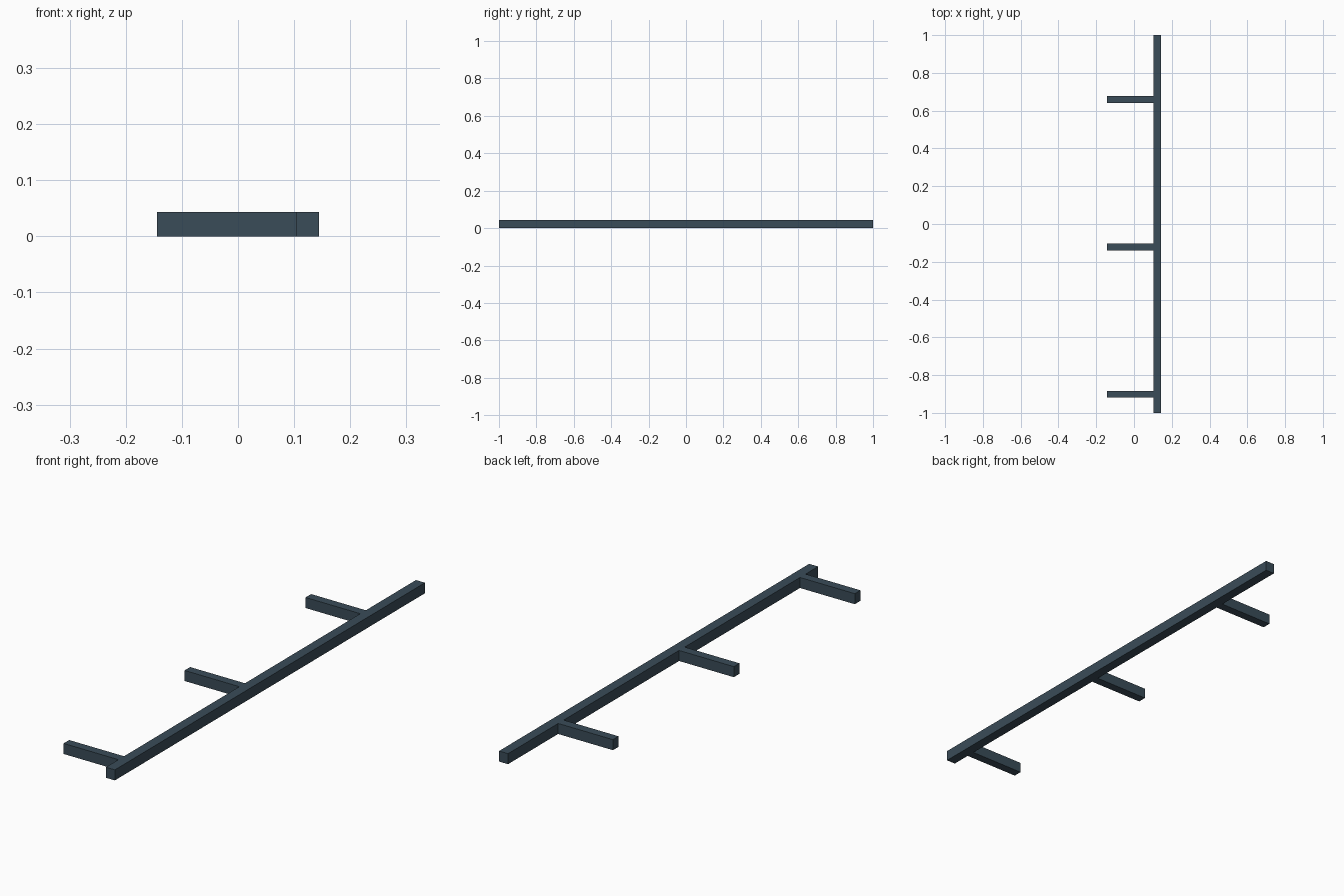
import bpy

if "Cube" in bpy.data.objects:
    bpy.data.objects.remove(bpy.data.objects["Cube"])

slate = bpy.data.materials.new("slate")
slate.diffuse_color = (0.042, 0.072, 0.098, 1)
slate.use_nodes = True
slate.node_tree.nodes["Principled BSDF"].inputs["Base Color"].default_value = slate.diffuse_color

HEIGHT = 0.043


def bar(name, x0, x1, y0, y1):
    """Square-edged bar resting on z = 0."""
    bpy.ops.mesh.primitive_cube_add(
        size=1, location=((x0 + x1) / 2, (y0 + y1) / 2, HEIGHT / 2))
    ob = bpy.context.object
    ob.name = name
    ob.scale = (x1 - x0, y1 - y0, HEIGHT)
    bpy.ops.object.transform_apply(location=False, rotation=False, scale=True)
    ob.data.materials.append(slate)
    return ob


# Long rail
bar("rail", 0.1035, 0.144, -1, 1)

# Three evenly spaced arms, flush with the rail
ARM_WIDTH = 0.036
for i in range(3):
    y = -0.901 + 0.78 * i
    bar(f"arm_{i + 1}", -0.144, 0.1035, y - ARM_WIDTH / 2, y + ARM_WIDTH / 2)
